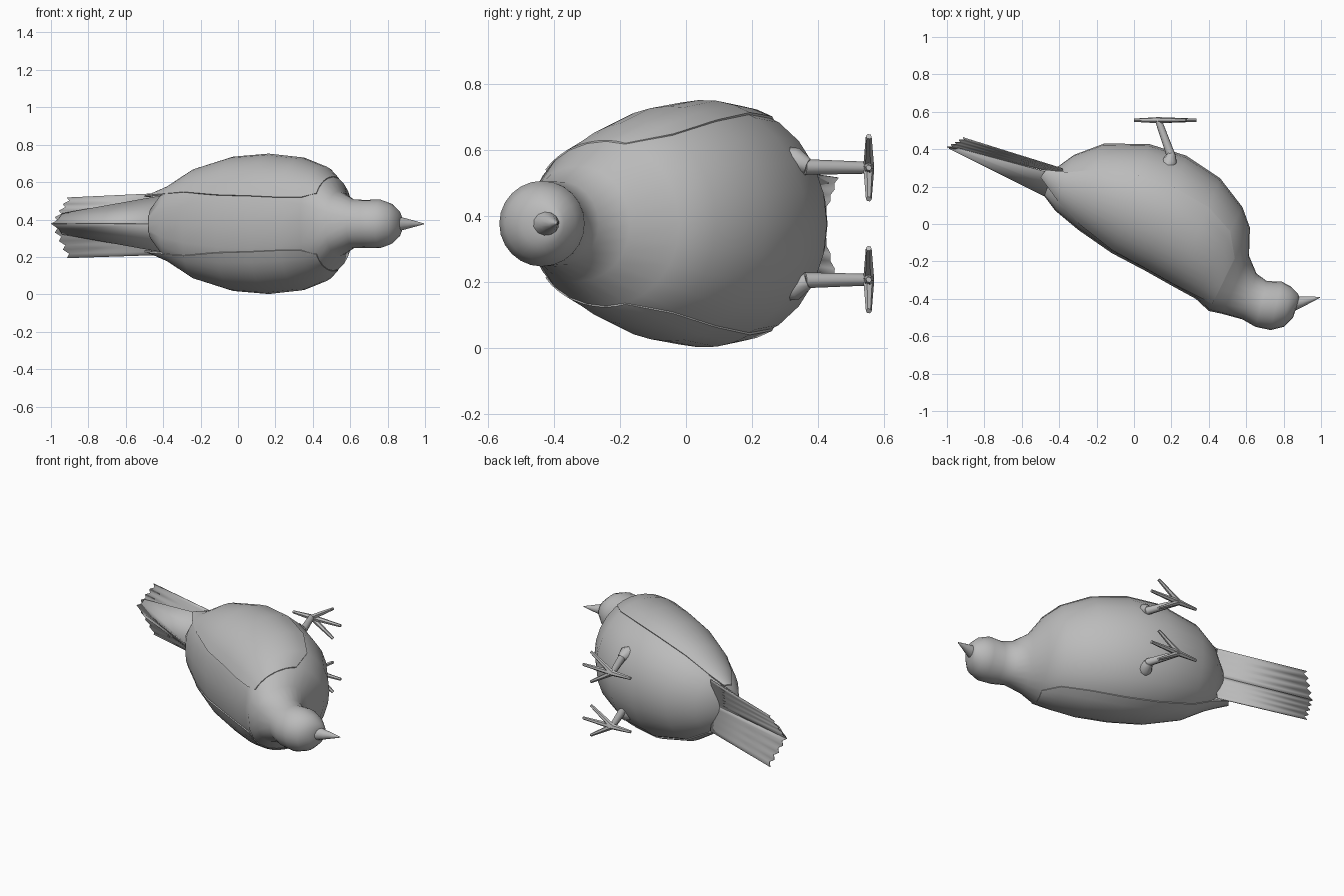
import bpy, bmesh, math
from mathutils import Vector

if "Cube" in bpy.data.objects:
    bpy.data.objects.remove(bpy.data.objects["Cube"])

MID = 0.377  # height of the symmetry plane of the bird, which lies on its side

grey = bpy.data.materials.new("plain grey")
grey.use_nodes = True
grey.diffuse_color = (0.5, 0.5, 0.5, 1)
grey.node_tree.nodes["Principled BSDF"].inputs["Base Color"].default_value = grey.diffuse_color


def finish(name, bm, angle=50):
    bmesh.ops.recalc_face_normals(bm, faces=bm.faces)
    mesh = bpy.data.meshes.new(name)
    bm.to_mesh(mesh)
    bm.free()
    ob = bpy.data.objects.new(name, mesh)
    bpy.context.collection.objects.link(ob)
    mesh.materials.append(grey)
    ob.location.z = MID
    bpy.ops.object.select_all(action='DESELECT')
    ob.select_set(True)
    bpy.context.view_layer.objects.active = ob
    bpy.ops.object.shade_smooth_by_angle(angle=math.radians(angle))
    return ob


def bridge(bm, rows, closed):
    n = len(rows[0])
    for a, b in zip(rows, rows[1:]):
        for i in range(n if closed else n - 1):
            j = (i + 1) % n
            bm.faces.new((a[i], a[j], b[j], b[i]))


# Cross-sections from rump to face: back x, y, belly x, y, half width
SECTIONS = [
    (-.48, .15, -.43, .29, .09), (-.42, .07, -.32, .37, .20),
    (-.30, -.03, -.16, .43, .29), (-.12, -.155, .08, .428, .355),
    (.06, -.25, .28, .365, .371), (.22, -.34, .46, .245, .352),
    (.33, -.40, .58, .09, .305), (.40, -.465, .62, -.02, .25),
    (.47, -.48, .615, -.17, .175), (.58, -.51, .655, -.265, .13),
    (.65, -.55, .71, -.305, .128), (.73, -.567, .79, -.308, .13),
    (.80, -.55, .84, -.335, .108), (.85, -.50, .875, -.37, .068),
    (.868, -.45, .885, -.39, .03),
]
BODY_SECTIONS = 9  # the first sections have a fuller, squarer back


def section_point(k, angle, scale=1.0):
    """Point on a section; angle 0 is the back, 180 the belly."""
    bx, by, ex, ey, w = SECTIONS[k]
    back, belly = Vector((bx, by, 0)), Vector((ex, ey, 0))
    t = math.radians(angle)
    axis = (belly - back) / 2
    s = math.sin(t)
    if k < BODY_SECTIONS and math.cos(t) > 0:
        s = math.copysign(abs(s) ** .78, s)
    offset = -axis * math.cos(t) + Vector((0, 0, w * s))
    return (back + belly) / 2 + offset * scale


# Body and head in one loft
SIDES = 24
bm = bmesh.new()
rings = [[bm.verts.new(section_point(k, 360 * i / SIDES)) for i in range(SIDES)]
         for k in range(len(SECTIONS))]
bridge(bm, rings, True)
bm.faces.new(rings[0])
bm.faces.new(rings[-1])
finish("body_and_head", bm)


def tube(name, points, radii, sides=8):
    bm = bmesh.new()
    rows = []
    points = [Vector(p) for p in points]
    for k, p in enumerate(points):
        d = (points[min(k + 1, len(points) - 1)] - points[max(k - 1, 0)]).normalized()
        u = d.orthogonal().normalized()
        v = d.cross(u)
        rows.append([bm.verts.new(p + radii[k] * (u * math.cos(a) + v * math.sin(a)))
                     for a in (math.tau * i / sides for i in range(sides))])
    bridge(bm, rows, True)
    bm.faces.new(rows[0])
    bm.faces.new(rows[-1])
    return finish(name, bm)


# Beak
tube("beak", [(.85, -.425, 0), (.90, -.414, 0), (.95, -.402, 0), (.995, -.392, 0)],
     [.042, .029, .015, .002], 12)


def sheet(name, base, tip, teeth, depth=.025):
    """Thin feather panel between a base edge and a jagged tip edge."""
    bm = bmesh.new()
    base, tip = [[Vector(p) for p in e] for e in (base, tip)]
    rows = [[], []]
    for i in range(2 * teeth + 1):
        t = i / (2 * teeth)
        a, b = base[0].lerp(base[1], t), tip[0].lerp(tip[1], t)
        b -= (b - a).normalized() * depth * (i % 2)
        rows[0].append(bm.verts.new(a))
        rows[1].append(bm.verts.new(b))
    bridge(bm, rows, False)
    ob = finish(name, bm)
    solid = ob.modifiers.new("thickness", 'SOLIDIFY')
    solid.thickness = .005
    solid.offset = 0


# Wing patch limits: section, upper angle, lower angle
WING = [(1, 48, 112), (2, 30, 113), (3, 20, 115), (4, 18, 116),
        (5, 18, 118), (6, 22, 118), (7, 35, 105)]
COLUMNS = 10

# The tail fan is a little wider on the lower flank
for side, s, spread in (("left", 1, .14), ("right", -1, .183)):
    def m(x, y, z):
        return (x, y, z * s)

    # Folded wing: a thin shell hugging the flank
    bm = bmesh.new()
    shells = []
    for scale in (1.013, .96):
        rows = [[bm.verts.new(m(-.50 + .03 * t, .25 + .04 * t, .15 * scale))
                 for t in (i / COLUMNS for i in range(COLUMNS + 1))]]
        for k, lo, hi in WING:
            rows.append([bm.verts.new(m(*section_point(k, lo + (hi - lo) * i / COLUMNS, scale)))
                         for i in range(COLUMNS + 1)])
        bridge(bm, rows, False)
        shells.append(rows)
    rims = [r[0] + [row[-1] for row in r[1:]] + r[-1][-2::-1]
            + [row[0] for row in r[-2:0:-1]] for r in shells]
    bridge(bm, rims, True)
    finish(side + "_wing", bm)

    # Roof-shaped upper tail cover above one broad half of the tail fan
    sheet(side + "_tail_cover", [m(-.42, .12, 0), m(-.38, .255, .155)],
          [m(-.99, .405, 0), m(-.94, .405, .055)], 1, .01)
    sheet(side + "_tail_fan", [m(-.38, .265, 0), m(-.38, .295, .165)],
          [m(-1, .412, 0), m(-.915, .462, spread)], 4)

    # Leg with thigh, shank and four toes
    ankle = m(.13, .555, .17)
    tube(side + "_thigh", [m(.175, .30, .20), m(.19, .33, .19), m(.20, .37, .175)],
         [.035, .042, .024])
    tube(side + "_shank", [m(.20, .36, .172), ankle], [.024, .018])
    for name, x, z in (("back", 0, .17), ("middle", .335, .17),
                       ("inner", .28, .075), ("outer", .28, .265)):
        tube(f"{side}_{name}_toe", [ankle, m(x, .555, z)], [.017, .009], 6)
